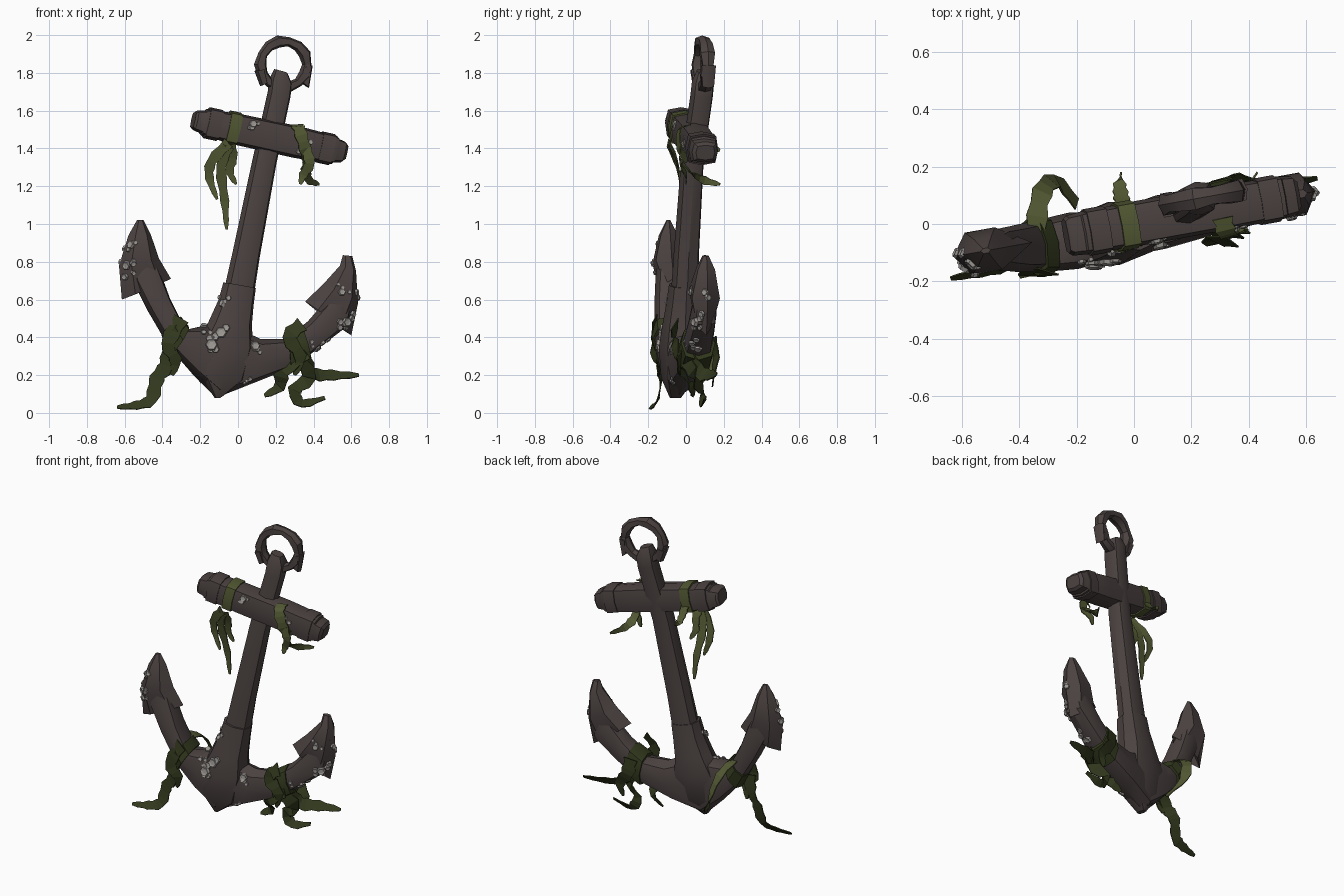
import bpy, bmesh, math, random
from mathutils import Vector
from mathutils.bvhtree import BVHTree

random.seed(4)
cube = bpy.data.objects.get("Cube")
if cube:
    bpy.data.objects.remove(cube, do_unlink=True)


def material(name, rgb):
    m = bpy.data.materials.new(name)
    m.use_nodes = True
    m.diffuse_color = (*rgb, 1)
    m.node_tree.nodes["Principled BSDF"].inputs["Base Color"].default_value = (*rgb, 1)
    return m


IRON = material("rusty iron", (0.072, 0.056, 0.054))
WEED = material("olive weed", (0.085, 0.1, 0.033))
DARK = material("dark weed", (0.033, 0.042, 0.013))
SHELL = material("barnacle grey", (0.33, 0.31, 0.29))
iron_parts = []


def plane(x, d, z):
    """Point on the turned anchor plane, pushed d towards the back."""
    return Vector((x - 0.18 * d, 0.18 * x + d, z))


def finish(bm, name, mat, smooth=True):
    bmesh.ops.remove_doubles(bm, verts=bm.verts, dist=0.0005)
    bmesh.ops.recalc_face_normals(bm, faces=bm.faces)
    me = bpy.data.meshes.new(name)
    bm.to_mesh(me)
    bm.free()
    me.materials.append(mat)
    ob = bpy.data.objects.new(name, me)
    bpy.context.collection.objects.link(ob)
    if smooth:
        bpy.ops.object.select_all(action='DESELECT')
        bpy.context.view_layer.objects.active = ob
        ob.select_set(True)
        bpy.ops.object.shade_smooth_by_angle(angle=math.radians(35))
    return ob


def loft(name, sections, mat=IRON, sides=8, power=0.75):
    """Skin sections: edge point, opposite edge point, half depth, push to the back."""
    bm = bmesh.new()
    rings = []
    for (x1, z1), (x2, z2), depth, *push in sections:
        ring = []
        for i in range(sides):
            a = math.tau * i / sides
            c, s = (math.copysign(abs(v) ** power, v) if abs(v) > 1e-6 else 0
                    for v in (math.cos(a), math.sin(a)))
            ring.append(bm.verts.new(plane((x1 + x2) / 2 + c * (x2 - x1) / 2, s * depth + sum(push),
                                           (z1 + z2) / 2 + c * (z2 - z1) / 2)))
        rings.append(ring)
    for r, q in zip(rings, rings[1:]):
        for i in range(sides):
            j = (i + 1) % sides
            bm.faces.new((r[i], r[j], q[j], q[i]))
    bm.faces.new(rings[0])
    bm.faces.new(rings[-1])
    ob = finish(bm, name, mat)
    if mat is IRON:
        iron_parts.append(ob)
    return ob


# Shank, leaning slightly back, and crown
loft("shank", [((-.11, .5), (.06, .48), .075, -.01), ((-.03, .85), (.115, .83), .067, -.006),
               ((.08, 1.35), (.205, 1.32), .06, .008), ((.165, 1.7), (.285, 1.67), .06, .043),
               ((.175, 1.77), (.295, 1.74), .058, .047), ((.2, 1.82), (.27, 1.8), .035, .048)])
loft("crown", [((-.13, .08), (-.1, .08), .03, -.035), ((-.21, .2), (.03, .17), .09, -.026),
               ((-.23, .36), (.08, .34), .11, -.02), ((-.16, .48), (.07, .46), .1, -.016),
               ((-.105, .6), (.08, .57), .087, -.014), ((-.08, .69), (.092, .66), .08, -.012)])

# Arms, each sweeping out to a barbed fluke
loft("right_arm", [((-.02, .47), (-.12, .08), .08, -.025), ((-.19, .46), (-.24, .2), .098, -.02),
                   ((-.28, .44), (-.37, .35), .09, -.018), ((-.36, .6), (-.48, .54), .08, -.012),
                   ((-.41, .74), (-.56, .7), .07, -.004), ((-.47, .88), (-.57, .88), .045)])
loft("left_arm", [((-.05, .47), (-.12, .08), .08, -.025), ((.12, .39), (.06, .15), .093, -.01),
                  ((.25, .39), (.29, .24), .085), ((.37, .485), (.45, .36), .075),
                  ((.47, .6), (.58, .46), .068), ((.54, .72), (.62, .68), .04)])
loft("right_fluke", [((-.47, .77), (-.52, .73), .01), ((-.355, .71), (-.615, .6), .045),
                     ((-.42, .82), (-.63, .78), .085), ((-.46, .94), (-.58, .94), .052),
                     ((-.5, 1.02), (-.535, 1.02), .01)], sides=6, power=1)
loft("left_fluke", [((.5, .62), (.54, .58), .01), ((.355, .59), (.6, .41), .045),
                    ((.45, .68), (.635, .58), .085), ((.54, .78), (.625, .75), .052),
                    ((.555, .835), (.605, .83), .016)], sides=6, power=1)


# Stock with end bands
def across(t, h, d):
    cx, cz = .165 + .976 * t, 1.465 - .21 * t
    return ((cx - .21 * h, cz - .976 * h), (cx + .21 * h, cz + .976 * h), d)


loft("stock", [across(*s) for s in
               ((-.412, .043, .06), (-.4, .054, .07), (-.36, .062, .073), (-.355, .072, .074),
                (-.15, .083, .077), (.15, .085, .077), (.355, .075, .074), (.36, .064, .073),
                (.4, .056, .068), (.415, .04, .05))], power=0.5)
for side, name in ((-1, "stock_band_right"), (1, "stock_band_left")):
    loft(name, [across(side * t, .084, .081) for t in (.27, .34)], power=0.5)
loft("weed_wrap_stock", [across(-.23, .09, .084), across(-.17, .09, .084)], WEED, power=0.5)

# Rough ring through the head of the shank, with two small lumps of crust
hoop = []
for i in range(15):
    a = math.tau * i / 14
    grow = .01 * ((i % 14) * 5 % 3 - 1)
    inner, outer = .095 - grow / 3, .152 + grow / 2
    c, s = math.cos(a), math.sin(a)
    hoop.append(((.25 + inner * c, 1.845 + inner * s),
                 (.25 + outer * c, 1.845 + outer * s), .037 + grow / 2, .048))
loft("ring", hoop, sides=6)
loft("ring_crust_right", [((.165, 1.75), (.125, 1.73), .038, .045), ((.15, 1.82), (.095, 1.81), .046, .045)], sides=6)
loft("ring_crust_left", [((.345, 1.75), (.385, 1.72), .034, .05), ((.35, 1.83), (.405, 1.84), .042, .05)], sides=6)


# Weed ribbons
def ribbon(name, pts, width, mat=WEED, facing=(0, -1, 0.2), taper=0.75):
    pts = [Vector(p) for p in pts]
    ext = [2 * pts[0] - pts[1]] + pts + [2 * pts[-1] - pts[-2]]
    path = []
    for a, b, c, d in zip(ext, ext[1:], ext[2:], ext[3:]):
        for k in range(3):
            t = k / 3
            path.append(0.5 * (2 * b + (c - a) * t + (2 * a - 5 * b + 4 * c - d) * t * t
                               + (3 * b - a - 3 * c + d) * t ** 3))
    path.append(pts[-1])
    bm = bmesh.new()
    rows = []
    n = len(path) - 1
    for i, p in enumerate(path):
        tan = path[min(i + 1, n)] - path[max(i - 1, 0)]
        w = tan.cross(Vector(facing)).normalized()
        w = w * width / 2 * (1 - taper * (i / n) ** 3) * (1 + 0.12 * (-1) ** i)
        rows.append((bm.verts.new(p - w), bm.verts.new(p + w)))
    for (a, b), (c, d) in zip(rows, rows[1:]):
        bm.faces.new((a, b, d, c))
    ob = finish(bm, name, mat, smooth=False)
    mod = ob.modifiers.new("thickness", 'SOLIDIFY')
    mod.thickness = .006
    mod.offset = 0


hanging = {
    "right_a": ((-.05, -.095, 1.43), (-.14, -.05, 1.33), (-.15, -.03, 1.24), (-.11, -.03, 1.13)),
    "right_b": ((-.05, -.09, 1.41), (-.09, -.05, 1.3), (-.07, -.01, 1.12), (-.06, 0, .97)),
    "right_c": ((-.04, -.09, 1.42), (-.03, -.06, 1.35), (-.045, -.04, 1.28), (-.01, -.03, 1.21)),
    "right_back": ((-.04, .07, 1.47), (-.045, .1, 1.43), (-.05, .14, 1.4), (-.045, .18, 1.39)),
    "left_a": ((.36, -.03, 1.4), (.38, -.03, 1.32), (.345, 0, 1.26), (.33, 0, 1.21)),
    "left_b": ((.37, -.02, 1.32), (.36, .03, 1.27), (.38, .1, 1.23), (.43, .18, 1.21)),
}
for key, pts in hanging.items():
    ribbon("hanging_weed_" + key, pts, .055)
ribbon("weed_strap_stock", ((.31, .02, 1.525), (.325, -.035, 1.5), (.355, -.035, 1.4), (.37, .01, 1.335)),
       .065, facing=(.2, -1, .4), taper=.1)

# Weed wrapped round the arms
loft("weed_wrap_right_arm", [((-.265, .46), (-.36, .31), .106, -.018), ((-.305, .51), (-.405, .4), .1, -.016)], DARK)
loft("weed_wrap_left_arm", [((.25, .41), (.27, .21), .096), ((.33, .46), (.38, .28), .09)], DARK)
trailing = {
    "right_front": ((-.36, -.15, .36), (-.38, -.14, .25), (-.43, -.13, .18), (-.46, -.15, .07), (-.54, -.17, .04),
                    (-.64, -.19, .03)),
    "right_short": ((-.3, -.165, .5), (-.37, -.175, .37), (-.33, -.16, .28), (-.35, -.14, .2)),
    "left_up": ((.34, -.06, .47), (.27, -.06, .4), (.33, -.05, .3), (.3, -.03, .2)),
    "left_low": ((.36, -.03, .32), (.24, -.02, .22), (.22, .03, .14), (.14, .04, .09)),
    "left_curl": ((.33, 0, .28), (.38, .05, .19), (.3, .08, .12), (.34, .09, .05), (.46, .1, .08)),
    "left_out": ((.35, .02, .3), (.4, .08, .21), (.5, .13, .2), (.64, .16, .2)),
    "left_back": ((.3, .15, .4), (.32, .16, .3), (.38, .15, .22), (.36, .14, .14)),
}
for key, pts in trailing.items():
    ribbon("trailing_weed_" + key, pts, .08, DARK, facing=(.1, -1, .7))
ribbon("weed_loop", ((-.31, -.14, .45), (-.34, -.02, .5), (-.32, .11, .44), (-.27, .15, .28), (-.2, .07, .17)),
       .07, facing=(.3, .6, 1), taper=0.4)

# Barnacle clusters seated on the iron surface
trees = [BVHTree.FromPolygons([v.co for v in o.data.vertices], [p.vertices for p in o.data.polygons])
         for o in iron_parts]


def barnacle(bm, origin, direction, size):
    hits = [h for h in (t.ray_cast(origin, direction) for t in trees) if h[0]]
    if not hits:
        return
    loc, normal, _, _ = min(hits, key=lambda h: h[3])
    if normal.dot(direction) > 0:
        normal = -normal
    turn = normal.to_track_quat('Z', 'Y')
    rows = [[bm.verts.new(loc + turn @ Vector((r * math.cos(k * math.tau / 6), r * math.sin(k * math.tau / 6), h)))
             for k in range(6)]
            for r, h in ((size, -.004), (size * .78, size * .45), (size * .4, size * .32))]
    for a, b in zip(rows, rows[1:]):
        for k in range(6):
            bm.faces.new((a[k], a[k - 1], b[k - 1], b[k]))
    bm.faces.new(rows[-1])


bm = bmesh.new()
front = ((-.14, .36, .036), (-.09, .425, .034), (-.18, .46, .022), (-.08, .58, .025), (.09, .355, .028),
         (.06, .147, .026), (-.565, .89, .026), (-.59, .78, .026), (.575, .48, .028), (.42, .34, .024),
         (.55, .64, .022), (.08, 1.53, .024), (.35, 1.42, .022))
for x, z, size in front:
    for k in range(4):
        spread = .04 if k else 0
        barnacle(bm, Vector((x + random.uniform(-spread, spread), -1, z + random.uniform(-spread, spread))),
                 Vector((0, 1, 0)), size * (random.uniform(.45, .75) if k else 1))
for y, z in ((.06, .5), (.09, .62), (.03, .36)):
    for k in range(3):
        barnacle(bm, Vector((1, y + random.uniform(-.03, .03), z + random.uniform(-.03, .03))),
                 Vector((-1, 0, 0)), .02)
for z in (.72, .8, .87):
    barnacle(bm, Vector((-1, -.12 + random.uniform(-.02, .02), z)), Vector((1, 0, 0)), .02)
finish(bm, "barnacles", SHELL, smooth=False)
